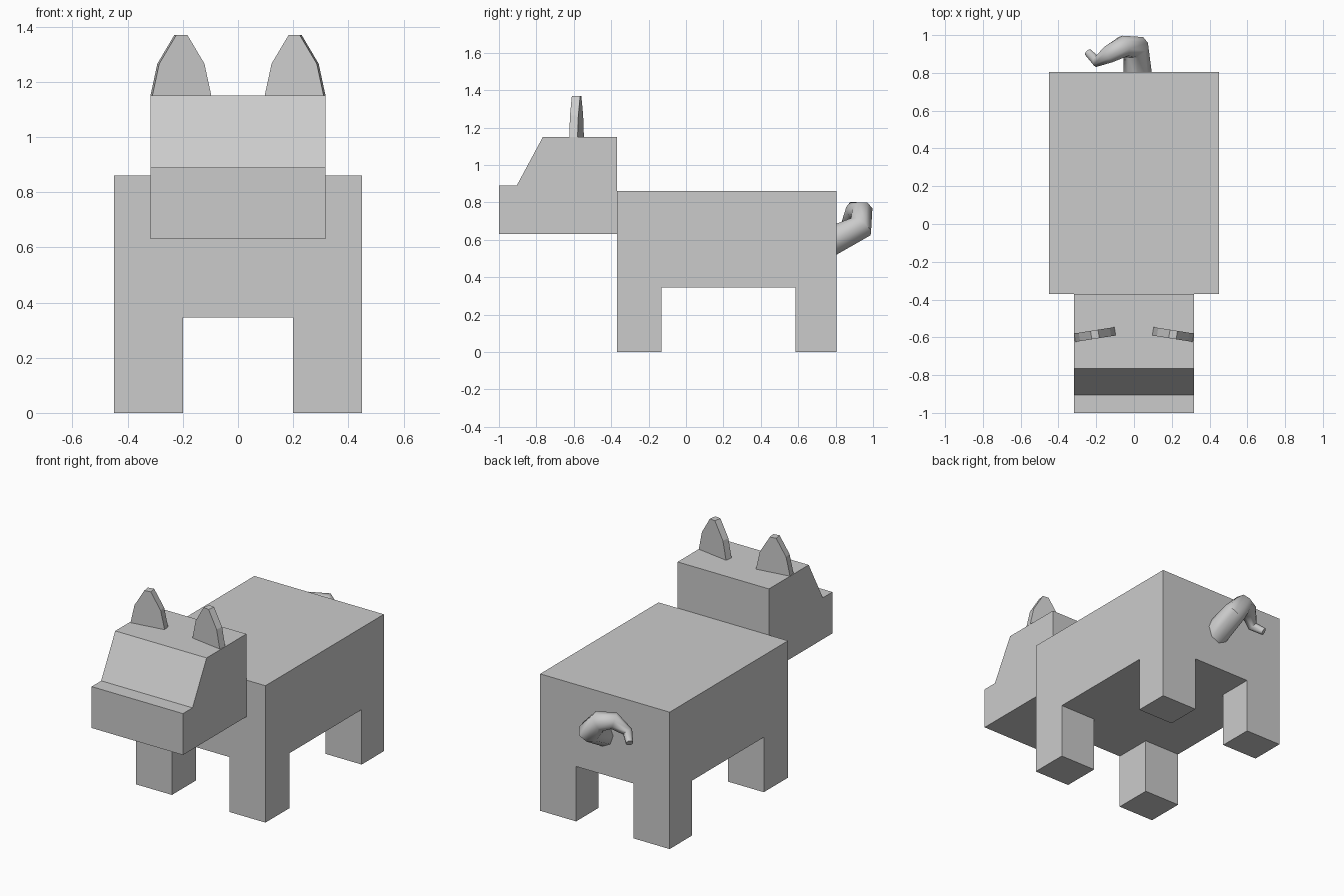
import bpy, bmesh, math
from mathutils import Matrix, Vector

if "Cube" in bpy.data.objects:
    bpy.data.objects.remove(bpy.data.objects["Cube"])


def finish(name, bm):
    bmesh.ops.recalc_face_normals(bm, faces=bm.faces[:])
    mesh = bpy.data.meshes.new(name)
    bm.to_mesh(mesh)
    bm.free()
    obj = bpy.data.objects.new(name, mesh)
    bpy.context.collection.objects.link(obj)
    return obj


def prism(name, outline, depth, matrix=Matrix()):
    """Extrude an outline by the depth vector, then place it."""
    bm = bmesh.new()
    depth = Vector(depth)
    face = bm.faces.new([bm.verts.new(Vector(p) - depth / 2) for p in outline])
    ext = bmesh.ops.extrude_face_region(bm, geom=[face], use_keep_orig=True)
    moved = [v for v in ext["geom"] if isinstance(v, bmesh.types.BMVert)]
    bmesh.ops.translate(bm, verts=moved, vec=depth)
    bm.transform(matrix)
    return finish(name, bm)


# Body: a grid raised into a block, with its four corner cells pulled down as legs
xs = (-0.45, -0.20, 0.20, 0.45)
ys = (-0.37, -0.13, 0.585, 0.805)
bm = bmesh.new()
grid = [[bm.verts.new((x, y, 0.345)) for y in ys] for x in xs]
cells = {(i, j): bm.faces.new((grid[i][j], grid[i + 1][j], grid[i + 1][j + 1], grid[i][j + 1]))
         for i in range(3) for j in range(3)}
corners = [cells[i, j] for i in (0, 2) for j in (0, 2)]
ext = bmesh.ops.extrude_face_region(bm, geom=list(cells.values()), use_keep_orig=True)
top = [v for v in ext["geom"] if isinstance(v, bmesh.types.BMVert)]
bmesh.ops.translate(bm, verts=top, vec=(0, 0, 0.515))
for corner in corners:
    foot = bmesh.ops.extrude_discrete_faces(bm, faces=[corner])["faces"][0]
    bmesh.ops.translate(bm, verts=foot.verts[:], vec=(0, 0, -0.345))
bmesh.ops.remove_doubles(bm, verts=bm.verts[:], dist=0.0001)
bmesh.ops.recalc_face_normals(bm, faces=bm.faces[:])
bmesh.ops.dissolve_limit(bm, angle_limit=0.01, verts=bm.verts[:], edges=bm.edges[:])
finish("body_and_legs", bm)

# Head with a sloped face and a short muzzle
side = [(-0.37, 0.63), (-1.0, 0.63), (-1.0, 0.89), (-0.905, 0.89), (-0.765, 1.15), (-0.37, 1.15)]
prism("head", [(0, y, z) for y, z in side], (0.635, 0, 0))

# Ears: thin pointed slabs, outer edges turned forward
half = [(0.108, 0.0), (0.083, 0.115), (0.02, 0.22)]
outline = [(u, 0, z) for u, z in half] + [(-u, 0, z) for u, z in reversed(half)]
for name, s in (("left_ear", -1), ("right_ear", 1)):
    place = Matrix.Translation((0.207 * s, -0.585, 1.15)) @ Matrix.Rotation(math.radians(-9 * s), 4, 'Z')
    prism(name, outline, (0, 0.045, 0), place)

# Tail: tapered tube curling up, sideways and down
path = [(0.02, 0.77, 0.59, 0.078), (0.01, 0.935, 0.67, 0.07), (-0.055, 0.94, 0.75, 0.06),
        (-0.13, 0.90, 0.757, 0.05), (-0.197, 0.86, 0.69, 0.03), (-0.243, 0.908, 0.65, 0.022)]
curve = bpy.data.curves.new("tail", 'CURVE')
curve.dimensions = '3D'
curve.bevel_depth = 1.0
curve.bevel_resolution = 2
curve.use_fill_caps = True
spline = curve.splines.new('POLY')
spline.points.add(len(path) - 1)
for point, (x, y, z, r) in zip(spline.points, path):
    point.co = (x, y, z, 1)
    point.radius = r
tail = bpy.data.objects.new("tail", curve)
bpy.context.collection.objects.link(tail)
bpy.context.view_layer.objects.active = tail
tail.select_set(True)
bpy.ops.object.convert(target='MESH')
bpy.ops.object.shade_smooth_by_angle(angle=math.radians(50))
